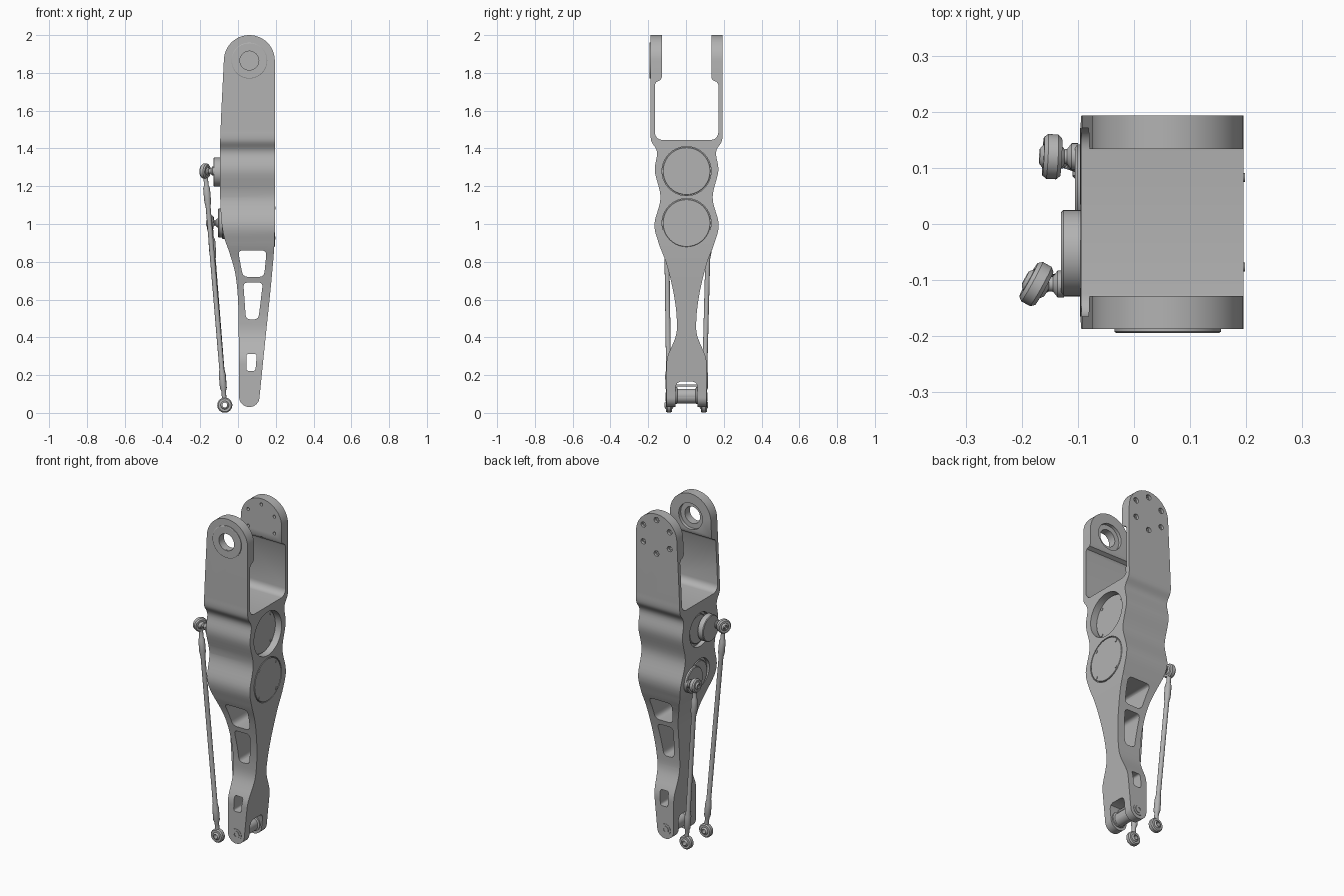
import bpy, bmesh, math
from mathutils import Vector

if "Cube" in bpy.data.objects:
    bpy.data.objects.remove(bpy.data.objects["Cube"], do_unlink=True)

grey = bpy.data.materials.new("machined grey")
grey.use_nodes = True
grey.diffuse_color = (0.45, 0.45, 0.45, 1)
grey.node_tree.nodes["Principled BSDF"].inputs["Base Color"].default_value = (0.45, 0.45, 0.45, 1)

X, Y, Z = Vector((1, 0, 0)), Vector((0, 1, 0)), Vector((0, 0, 1))


def finish(name, bm):
    bmesh.ops.recalc_face_normals(bm, faces=bm.faces)
    mesh = bpy.data.meshes.new(name)
    bm.to_mesh(mesh)
    bm.free()
    mesh.materials.append(grey)
    ob = bpy.data.objects.new(name, mesh)
    bpy.context.collection.objects.link(ob)
    return ob


def activate(ob):
    bpy.ops.object.select_all(action='DESELECT')
    ob.select_set(True)
    bpy.context.view_layer.objects.active = ob


def smooth(ob):
    activate(ob)
    bpy.ops.object.shade_smooth_by_angle(angle=math.radians(30))
    return ob


def prism(name, outline, axis, lo, hi):
    """Extrude a 2D outline along x (outline is y, z) or y (outline is x, z)."""
    bm = bmesh.new()
    place = (lambda p: (lo, p[0], p[1])) if axis == 'x' else (lambda p: (p[0], lo, p[1]))
    face = bm.faces.new([bm.verts.new(place(p)) for p in outline])
    ext = bmesh.ops.extrude_face_region(bm, geom=[face])
    move = (X if axis == 'x' else Y) * (hi - lo)
    bmesh.ops.translate(bm, vec=move, verts=[v for v in ext["geom"] if isinstance(v, bmesh.types.BMVert)])
    return finish(name, bm)


def lathe(name, profile, origin, direction, closed=False, steps=40):
    """Revolve (radius, distance) points about a line."""
    bm = bmesh.new()
    turn = Z.rotation_difference(Vector(direction).normalized())
    rings = []
    for r, t in profile:
        rings.append([bm.verts.new(Vector(origin) + turn @ Vector(
            (r * math.cos(k * math.tau / steps), r * math.sin(k * math.tau / steps), t))) for k in range(steps)])
    pairs = list(zip(rings, rings[1:]))
    if closed:
        pairs.append((rings[-1], rings[0]))
    else:
        bm.faces.new(rings[0])
        bm.faces.new(rings[-1])
    for a, b in pairs:
        for k in range(steps):
            n = (k + 1) % steps
            bm.faces.new((a[k], a[n], b[n], b[k]))
    return finish(name, bm)


def disc(name, r, origin, direction, depth, chamfer=0.0):
    c = chamfer
    prof = [(r, 0), (r, depth)] if not c else [(r, 0), (r, depth - c), (r - c, depth)]
    return lathe(name, prof, origin, direction)


def spline(pts, n=6):
    """Smooth curve through the points."""
    p = [Vector(q) for q in [pts[0]] + pts + [pts[-1]]]
    out = []
    for a, b, c, d in zip(p, p[1:], p[2:], p[3:]):
        for i in range(n):
            t = i / n
            out.append(0.5 * (2 * b + (c - a) * t + (2 * a - 5 * b + 4 * c - d) * t * t
                              + (3 * b - a - 3 * c + d) * t ** 3))
    return out + [p[-1]]


def rounded(pts, r, n=5):
    """Polygon with its corners rounded."""
    out = []
    for i, q in enumerate(pts):
        q = Vector(q)
        a = q + (Vector(pts[i - 1]) - q).normalized() * r
        b = q + (Vector(pts[(i + 1) % len(pts)]) - q).normalized() * r
        out += [a * (1 - t) ** 2 + q * 2 * t * (1 - t) + b * t * t for t in (k / n for k in range(n + 1))]
    return out


def arc(cx, cz, r, a0, a1, n=24):
    return [Vector((cx + r * math.cos(math.radians(a0 + (a1 - a0) * k / n)),
                    cz + r * math.sin(math.radians(a0 + (a1 - a0) * k / n)))) for k in range(n + 1)]


def boolean(ob, tool, op='DIFFERENCE'):
    activate(ob)
    m = ob.modifiers.new("cut", 'BOOLEAN')
    m.object, m.operation, m.solver = tool, op, 'EXACT'
    bpy.ops.object.modifier_apply(modifier=m.name)
    bpy.data.objects.remove(tool, do_unlink=True)


# Leg body: side outline crossed with front outline
MID = 0.003
outer = spline([(0.19, 1.5), (0.187, 1.44), (0.156, 1.38), (0.168, 1.28), (0.138, 1.14), (0.17, 1.0),
                (0.148, 0.9), (0.11, 0.8), (0.083, 0.7), (0.063, 0.6), (0.052, 0.5), (0.056, 0.41),
                (0.1, 0.3), (0.106, 0.24)])
inner_low = [Vector((0.058, 0)), Vector((0.058, 0.14)), Vector((0.05, 0.158)), Vector((0.035, 0.165))]
inner_top = [Vector((0.131, 2.1)), Vector((0.131, 1.775)), Vector((0.138, 1.762)), Vector((0.16, 1.752)),
             Vector((0.168, 1.738))] + arc(0.128, 1.485, 0.04, 0, -90, 6)
half = inner_top[::-1] + [Vector((0.19, 2.1))] + outer + [Vector((0.106, 0))] + inner_low
side = [Vector((p.x + MID, p.y)) for p in half] + [Vector((MID - p.x, p.y)) for p in reversed(half)]
left = spline([(-0.075, 1.865), (-0.095, 1.42), (-0.093, 1.1), (-0.078, 0.95), (-0.046, 0.85),
               (-0.015, 0.74), (0, 0.6), (0.004, 0.4), (0.006, 0.085)])
right = spline([(0.114, 0.085), (0.146, 0.4), (0.172, 0.65), (0.19, 0.85), (0.195, 0.97)])
front = arc(0.06, 1.865, 0.135, 0, 180) + left[1:-1] + arc(0.06, 0.085, 0.054, 180, 360) + right[1:]
body = prism("leg_body", side, 'x', -0.3, 0.4)
boolean(body, prism("front_tool", front, 'y', -0.4, 0.4), 'INTERSECT')

# Softened outer edges
activate(body)
bev = body.modifiers.new("edge", 'BEVEL')
bev.width, bev.segments, bev.limit_method, bev.angle_limit = 0.007, 1, 'ANGLE', math.radians(60)
bpy.ops.object.modifier_apply(modifier=bev.name)

# Lightening windows
for pts, r in (([(0, 0.86), (0.152, 0.86), (0.138, 0.72), (0.026, 0.72)], 0.028),
               ([(0.028, 0.69), (0.132, 0.69), (0.108, 0.495), (0.042, 0.495)], 0.025),
               ([(0.044, 0.312), (0.1, 0.312), (0.092, 0.222), (0.044, 0.222)], 0.014)):
    boolean(body, prism("window_tool", rounded(pts, r), 'y', -0.4, 0.4))

# Motor pockets on both sides, bearing bore and screw holes
MOTORS = (1.28, 1.005)
for z, depth in zip(MOTORS, (0.045, 0.008)):
    boolean(body, disc("pocket_tool", 0.13, (0.195 - depth, MID, z), X, 0.2))
    boolean(body, disc("pocket_tool", 0.1, (-0.07, MID, z), -X, 0.2))
boolean(body, disc("bore_tool", 0.05, (0.06, -0.1, 1.865), -Y, 0.2))
boolean(body, disc("counterbore_tool", 0.078, (0.06, -0.147, 1.865), Y, 0.1))
for k in range(6):
    a = math.radians(30 + 60 * k)
    boolean(body, lathe("screw_tool", [(0.009, 0.1), (0.009, 0.178), (0.016, 0.178), (0.016, 0.3)],
                        (0.06 + 0.1 * math.cos(a), 0, 1.865 + 0.1 * math.sin(a)), Y, steps=16))
smooth(body)

# Bearing ring on the front prong
smooth(lathe("bearing_ring", [(0.05, 0), (0.095, 0), (0.095, 0.006), (0.092, 0.008), (0.05, 0.008)],
             (0.06, -0.186, 1.865), -Y, closed=True, steps=64))

# Motor covers with screws, and hubs
for name, z, x in (("upper", MOTORS[0], 0.15), ("lower", MOTORS[1], 0.187)):
    smooth(disc(name + "_motor_cover", 0.126, (x - 0.002, MID, z), X, 0.01, 0.002))
    for k in range(4):
        a = math.radians(45 + 90 * k)
        smooth(disc(name + "_cover_screw", 0.008, (x, MID + 0.113 * math.cos(a), z + 0.113 * math.sin(a)),
                    X, 0.011))
    smooth(disc(name + "_motor_hub", 0.085, (-0.06, MID, z), -X, 0.024, 0.004))

# Knee pivot between the lower prongs
smooth(lathe("pivot_sleeve", [(0.045, -0.058), (0.045, -0.05), (0.035, -0.047), (0.035, 0.047),
                              (0.045, 0.05), (0.045, 0.058)], (0.06, MID, 0.092), Y))
smooth(disc("stop_bar", 0.006, (0.06, MID - 0.07, 0.145), Y, 0.14))
for s in (-1, 1):
    smooth(lathe("pivot_bolt", [(0.034, 0), (0.034, 0.108), (0.022, 0.108), (0.022, 0.111), (0.01, 0.111),
                                (0.01, 0.107)], (0.06, MID, 0.085), Y * s))


# Push rods with ball joints
def rod_end(name, centre, axis):
    smooth(lathe(name + "_eye", [(0.022, -0.016), (0.034, -0.016), (0.04, -0.009), (0.04, 0.009),
                                 (0.034, 0.016), (0.022, 0.016)], centre, axis, closed=True))
    ball = [(0.026 * math.cos(a), 0.026 * math.sin(a)) for a in (math.radians(d) for d in range(-60, 61, 15))]
    smooth(lathe(name + "_ball", ball, centre, axis, closed=True))


def push_rod(name, top, bottom, axis, crank_y, crank_x, z):
    top, bottom = Vector(top), Vector(bottom)
    length = (top - bottom).length
    ends = [(0.012, 0.034), (0.012, 0.075), (0.018, 0.09), (0.018, 0.16), (0.013, 0.19)]
    prof = ends + [(r, length - t) for r, t in reversed(ends)]
    smooth(lathe(name + "_rod", prof, bottom, top - bottom, steps=20))
    rod_end(name + "_top", top, axis)
    rod_end(name + "_bottom", bottom, Y)
    # Crank disc and stud
    smooth(disc(name + "_crank", 0.077, (crank_x + 0.035, crank_y, z), -X, 0.035, 0.004))
    reach = crank_x - top.x
    smooth(lathe(name + "_stud", [(0.024, -0.005), (0.024, 0.006), (0.014, 0.014), (0.012, reach * 0.6),
                                  (0.018, reach * 0.75), (0.012, reach + 0.015)],
                 (crank_x, top.y, top.z), -X, steps=24))


push_rod("upper", (-0.174, -0.107, 1.28), (-0.07, -0.09, 0.041), (-0.87, 0.48, 0.05), -0.052, -0.13, 1.275)
push_rod("lower", (-0.146, 0.12, 1.005), (-0.07, 0.095, 0.041), (-1, 0.05, 0.05), 0.065, -0.105, 1.005)
